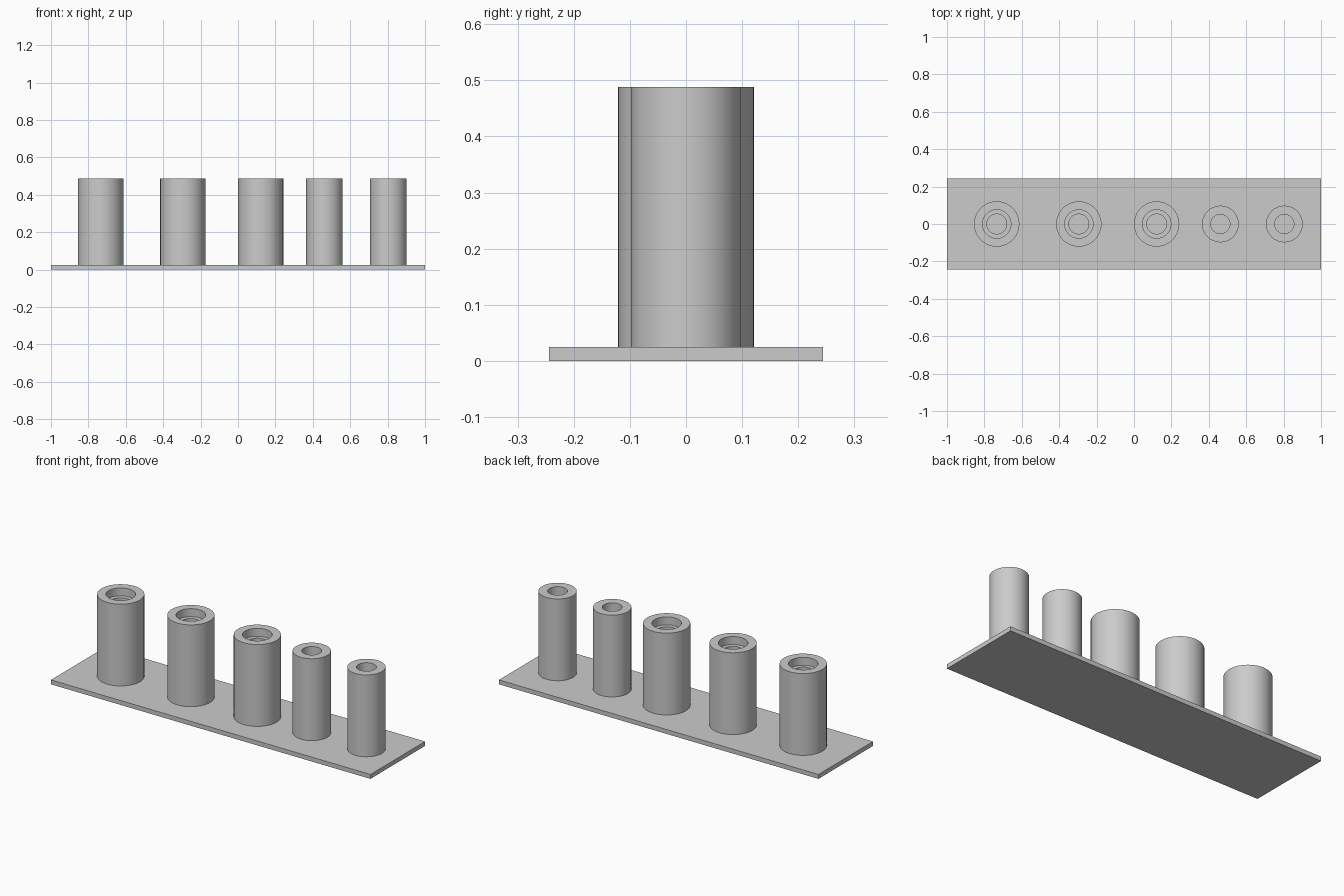
import bpy
import bmesh
import math
from mathutils import Matrix

cube = bpy.data.objects.get("Cube")
if cube:
    bpy.data.objects.remove(cube, do_unlink=True)

PLATE_TOP = 0.025
POST_TOP = 0.488
SIDES = 64

grey = bpy.data.materials.new("plain grey")
grey.use_nodes = True
colour = (0.6, 0.6, 0.6, 1)
grey.diffuse_color = colour
grey.node_tree.nodes["Principled BSDF"].inputs["Base Color"].default_value = colour


def add_object(name, bm):
    bmesh.ops.recalc_face_normals(bm, faces=bm.faces)
    mesh = bpy.data.meshes.new(name)
    bm.to_mesh(mesh)
    bm.free()
    mesh.materials.append(grey)
    obj = bpy.data.objects.new(name, mesh)
    bpy.context.collection.objects.link(obj)
    return obj


def lathe(name, profile, x):
    """Spin a radius/height profile around z and place it at x."""
    bm = bmesh.new()
    verts = [bm.verts.new((r, 0, z)) for r, z in profile]
    edges = [bm.edges.new(pair) for pair in zip(verts, verts[1:])]
    bmesh.ops.spin(bm, geom=verts + edges, cent=(0, 0, 0), axis=(0, 0, 1),
                   angle=math.tau, steps=SIDES, use_merge=True)
    bmesh.ops.remove_doubles(bm, verts=bm.verts, dist=1e-5)
    obj = add_object(name, bm)
    obj.location.x = x
    bpy.ops.object.select_all(action="DESELECT")
    obj.select_set(True)
    bpy.context.view_layer.objects.active = obj
    bpy.ops.object.shade_smooth_by_angle(angle=math.radians(30))


# Base plate
bm = bmesh.new()
bmesh.ops.create_cube(bm, size=1, matrix=Matrix.Translation((0, 0, PLATE_TOP / 2))
                      @ Matrix.Diagonal((2, 0.488, PLATE_TOP, 1)))
add_object("base_plate", bm)

# Wide posts with a stepped bore
STEP = POST_TOP - 0.045
wide = [(0, 0.015), (0.121, 0.015), (0.121, POST_TOP), (0.076, POST_TOP),
        (0.076, STEP), (0.053, STEP), (0.053, PLATE_TOP), (0, PLATE_TOP)]
for i, x in enumerate((-0.734, -0.295, 0.121)):
    lathe(f"wide_post_{i + 1}", wide, x)

# Narrow posts with a straight bore
narrow = [(0, 0.015), (0.098, 0.015), (0.098, POST_TOP), (0.051, POST_TOP),
          (0.051, PLATE_TOP), (0, PLATE_TOP)]
for i, x in enumerate((0.462, 0.804)):
    lathe(f"narrow_post_{i + 1}", narrow, x)
